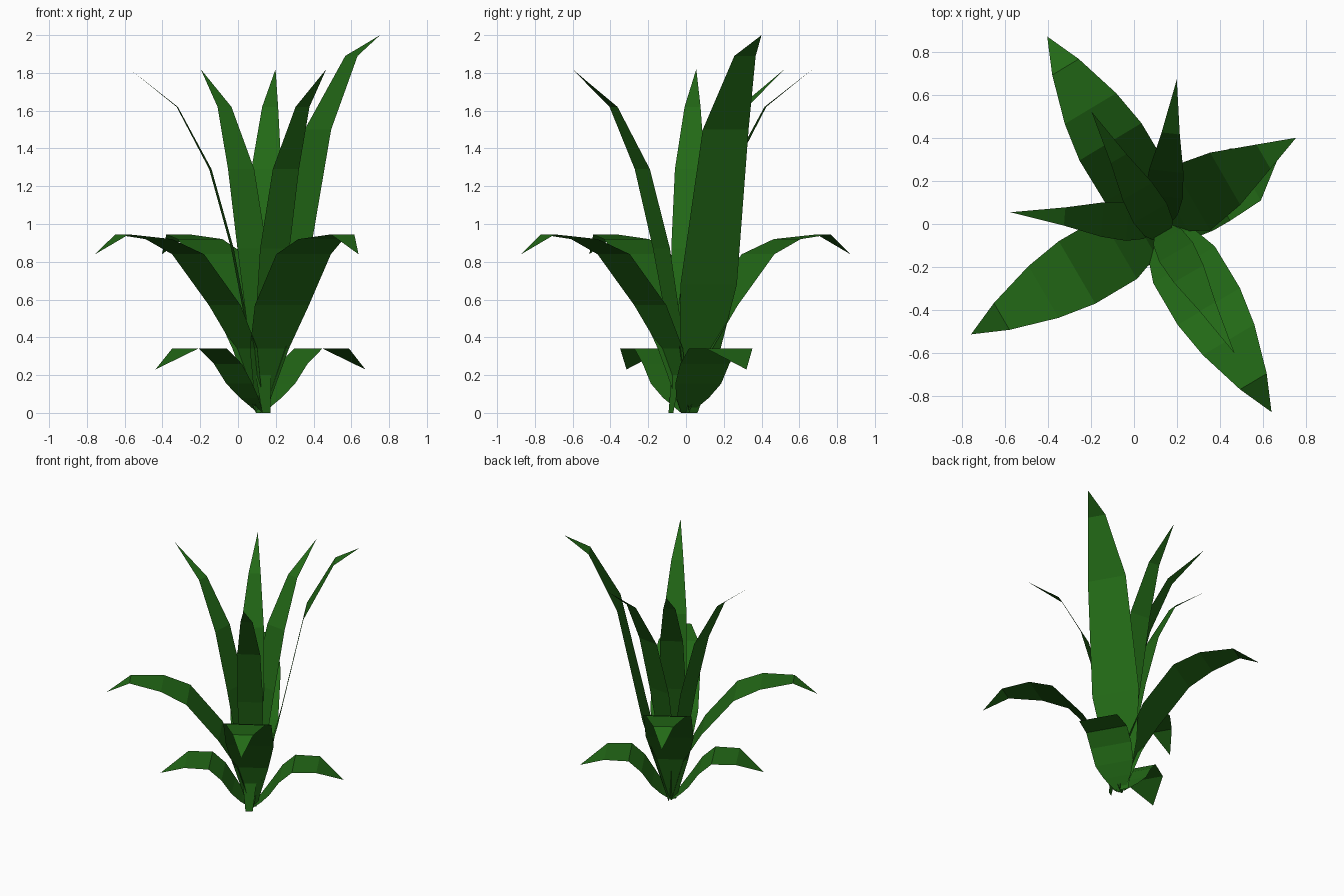
import bpy
from math import sin, cos, radians

if "Cube" in bpy.data.objects:
    bpy.data.objects.remove(bpy.data.objects["Cube"])

green = bpy.data.materials.new("leaf_green")
green.diffuse_color = (0.016, 0.14, 0.008, 1)
green.use_nodes = True
green.node_tree.nodes["Principled BSDF"].inputs["Base Color"].default_value = green.diffuse_color

# Leaf profiles: (distance from stem, height, full width), ending in a point
LOW = [(0, 0, .06), (.07, .08, .20), (.13, .155, .28), (.2, .26, .30),
       (.29, .34, .30), (.46, .34, .28), (.64, .23, 0)]
MID = [(0, 0, .06), (.09, .34, .24), (.22, .57, .333), (.445, .84, .336),
       (.625, .92, .278), (.85, .945, .144), (1.015, .84, 0)]
TALL = [(0, 0, .05), (.07, .45, .15), (.15, .87, .18), (.267, 1.29, .16),
        (.443, 1.62, .085), (.695, 1.82, 0)]
BIG = [(0, 0, .06), (.08, .34, .25), (.17, .68, .345), (.35, 1.5, .28),
       (.555, 1.89, .13), (.73, 2.0, 0)]


def leaf(name, profile, angle, base=(.12, 0)):
    """Flat faceted strip following the profile outward at the given angle."""
    c, s = cos(radians(angle)), sin(radians(angle))
    verts, faces = [], []
    for r, z, w in profile:
        x, y = base[0] + r * c, base[1] + r * s
        for side in ((-1, 1) if w else (0,)):
            verts.append((x - side * s * w / 2, y + side * c * w / 2, z))
    for i in range(len(profile) - 2):
        a = 2 * i
        faces.append((a, a + 2, a + 3, a + 1))
    n = len(verts)
    faces.append((n - 3, n - 1, n - 2))  # pointed tip
    mesh = bpy.data.meshes.new(name)
    mesh.from_pydata(verts, [], faces)
    mesh.materials.append(green)
    bpy.context.collection.objects.link(bpy.data.objects.new(name, mesh))


# Low drooping leaves
for a in (30, 209.5):
    leaf("low_leaf", LOW, a)

# Middle arching leaves
for a in (121, -59.3, 210.3):
    leaf("middle_leaf", MID, a)

# Tall upright leaves
leaf("tall_leaf", TALL, 175.5)
leaf("tall_leaf", TALL, 83.5, (.12, -.02))
leaf("tall_leaf", TALL, -60)
leaf("tall_leaf", TALL, 120, (.15, -.08))

# Largest upright leaf
leaf("largest_leaf", BIG, 30, (.12, .035))
